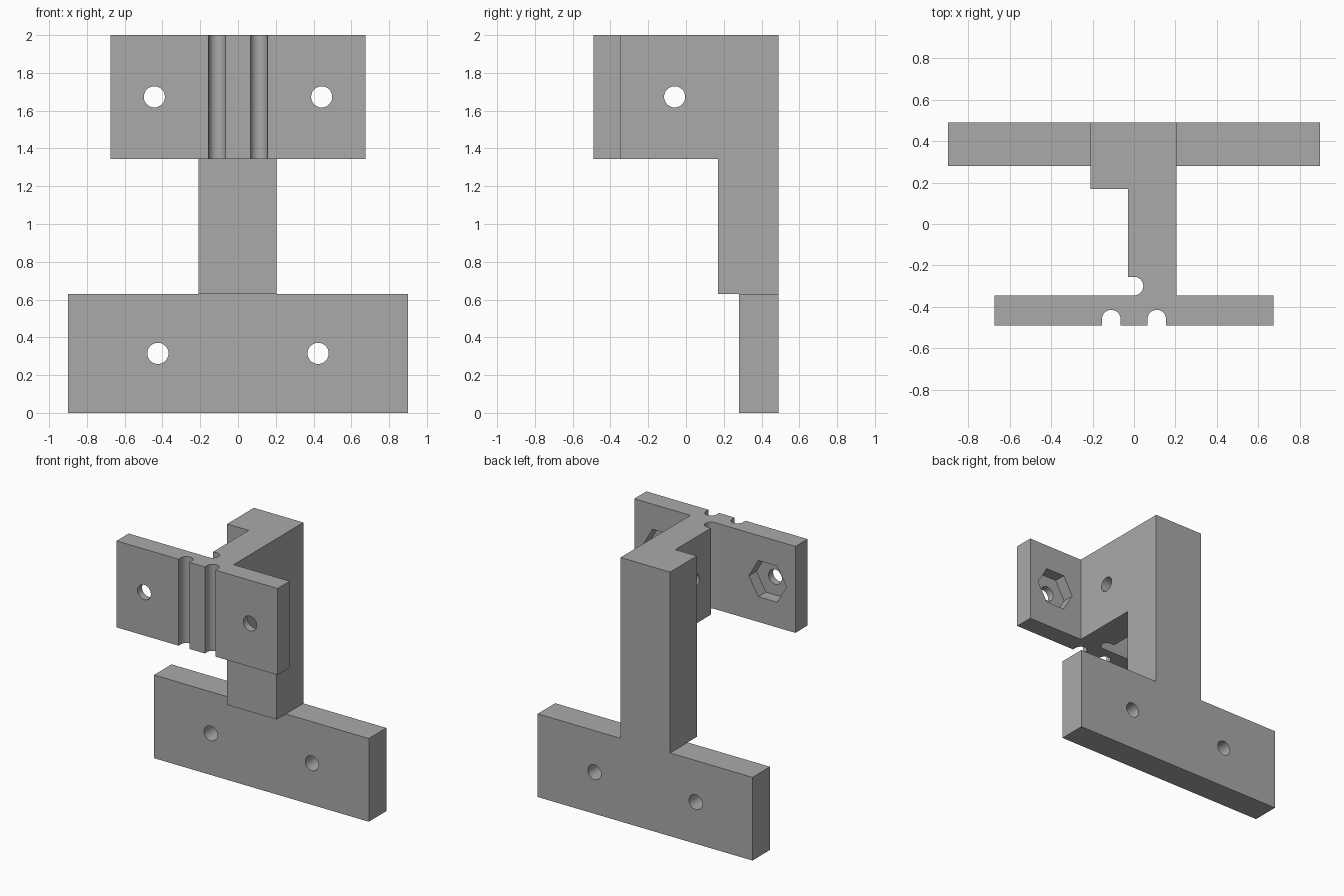
import bpy, bmesh, math
from mathutils import Matrix, Vector

cube = bpy.data.objects.get("Cube")
if cube:
    bpy.data.objects.remove(cube, do_unlink=True)

grey = bpy.data.materials.new("plain grey")
grey.use_nodes = True
colour = (0.4, 0.4, 0.4, 1)
grey.diffuse_color = colour
grey.node_tree.nodes["Principled BSDF"].inputs["Base Color"].default_value = colour


def prism(name, outline, z0, z1):
    """Extrude an outline in the ground plane from z0 to z1."""
    bm = bmesh.new()
    face = bm.faces.new([bm.verts.new((x, y, z0)) for x, y in outline])
    up = bmesh.ops.extrude_face_region(bm, geom=[face])["geom"]
    bmesh.ops.translate(bm, vec=(0, 0, z1 - z0),
                        verts=[v for v in up if isinstance(v, bmesh.types.BMVert)])
    bmesh.ops.recalc_face_normals(bm, faces=bm.faces)
    mesh = bpy.data.meshes.new(name)
    bm.to_mesh(mesh)
    bm.free()
    mesh.materials.append(grey)
    obj = bpy.data.objects.new(name, mesh)
    bpy.context.collection.objects.link(obj)
    return obj


def box(x0, x1, y0, y1):
    return [(x0, y0), (x1, y0), (x1, y1), (x0, y1)]


def arc(cx, cy, r, start, end, n=16):
    angles = [math.radians(start + (end - start) * i / n) for i in range(n + 1)]
    return [(cx + r * math.cos(a), cy + r * math.sin(a)) for a in angles]


def bore(name, centre, axis, r, length, sides=32):
    """Cutter centred on a point, running along an axis."""
    ring = arc(0, 0, r, 0, 360, sides)[:-1]
    obj = prism(name, ring, -length / 2, length / 2)
    turn = Matrix.Rotation(math.radians(90), 4, axis)
    obj.data.transform(Matrix.Translation(Vector(centre)) @ turn)
    obj.hide_render = True
    return obj


def combine(target, other, operation):
    mod = target.modifiers.new(other.name, 'BOOLEAN')
    mod.object, mod.operation, mod.solver = other, operation, 'EXACT'
    bpy.context.view_layer.objects.active = target
    bpy.ops.object.modifier_apply(modifier=mod.name)
    bpy.data.objects.remove(other, do_unlink=True)


# Head: front plate with two cable grooves, web with side slot, post top
outline = [(-0.675, -0.49)]
for x in (-0.11, 0.11):
    outline += [(x - 0.045, -0.49)] + arc(x, -0.46, 0.045, 180, 0) + [(x + 0.045, -0.49)]
outline += [(0.675, -0.49), (0.675, -0.345), (0.205, -0.345), (0.205, 0.49),
            (-0.21, 0.49), (-0.21, 0.17), (-0.03, 0.17), (-0.03, -0.255)]
outline += arc(0, -0.3, 0.045, 90, -90) + [(-0.675, -0.345)]
bracket = prism("bracket", outline, 1.345, 2)

# Post and base plate
combine(bracket, prism("post", box(-0.21, 0.205, 0.17, 0.49), 0.63, 1.345), 'UNION')
combine(bracket, prism("base_plate", box(-0.9, 0.9, 0.28, 0.49), 0, 0.63), 'UNION')

# Screw holes, hexagonal nut pockets behind the front plate, web hole
for x in (-1, 1):
    combine(bracket, bore("base_hole", (x * 0.424, 0.385, 0.315), 'X', 0.056, 0.4), 'DIFFERENCE')
    combine(bracket, bore("plate_hole", (x * 0.443, -0.42, 1.673), 'X', 0.056, 0.4), 'DIFFERENCE')
    combine(bracket, bore("nut_pocket", (x * 0.443, -0.335, 1.673), 'X', 0.158, 0.2, 6), 'DIFFERENCE')
combine(bracket, bore("web_hole", (0.09, -0.06, 1.673), 'Y', 0.056, 0.5), 'DIFFERENCE')

# Crisp edges, smooth bores
bpy.ops.object.select_all(action='DESELECT')
bracket.select_set(True)
bpy.context.view_layer.objects.active = bracket
bpy.ops.object.shade_smooth_by_angle(angle=math.radians(30))
